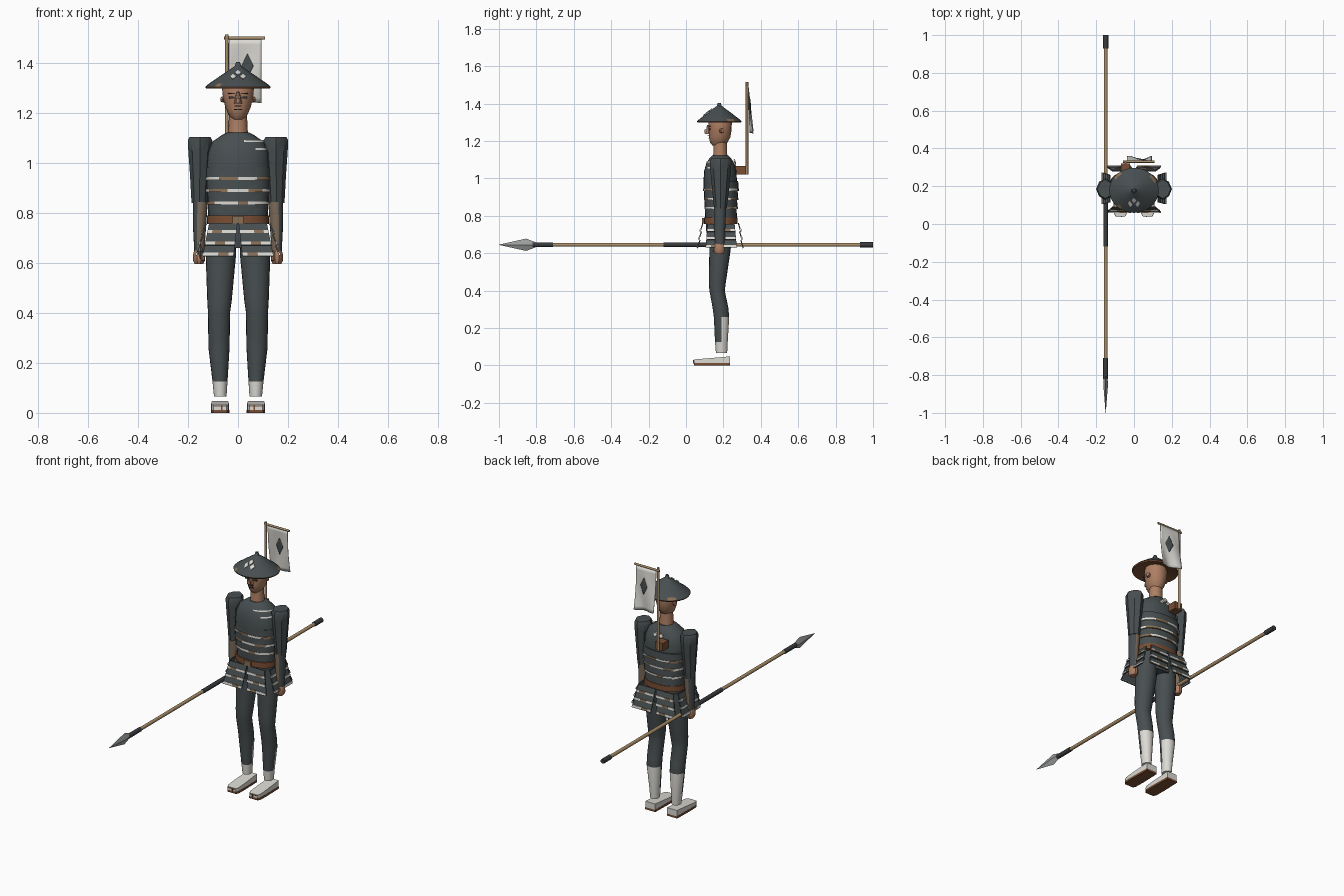
import bpy, bmesh, math
from mathutils import Vector

cube = bpy.data.objects.get("Cube")
if cube:
    bpy.data.objects.remove(cube, do_unlink=True)


def material(name, *rgb):
    m = bpy.data.materials.new(name)
    m.use_nodes = True
    m.diffuse_color = (*rgb, 1)
    m.node_tree.nodes["Principled BSDF"].inputs["Base Color"].default_value = (*rgb, 1)
    return m


SLATE = material("slate armour", .065, .078, .082)
WHITE = material("white cloth", .72, .70, .66)
WOOD = material("light wood", .40, .27, .14)
SKIN = material("skin", .42, .21, .125)
LEATHER = material("brown leather", .19, .075, .033)
TAUPE = material("taupe sleeve", .20, .145, .10)
STEEL = material("steel", .33, .34, .34)
DARK = material("dark iron", .04, .043, .047)
LACE = material("tan lacing", .25, .16, .09)
parts = []


def finish(name, bm, mats):
    bmesh.ops.recalc_face_normals(bm, faces=bm.faces[:])
    me = bpy.data.meshes.new(name)
    bm.to_mesh(me)
    bm.free()
    for m in mats:
        me.materials.append(m)
    ob = bpy.data.objects.new(name, me)
    bpy.context.collection.objects.link(ob)
    parts.append(ob)
    return ob


def loft(name, sections, *mats, n=16, p=2, rule=None, caps=True):
    """Stack of rounded sections (z, x, y, rx, ry); rule gives the material, None drops a face."""
    bm = bmesh.new()
    rings = []
    for z, cx, cy, rx, ry in sections:
        ring = []
        for i in range(n):
            a = math.tau * i / n
            c, s = math.cos(a), math.sin(a)
            ring.append(bm.verts.new((cx + rx * math.copysign(abs(c) ** (2 / p), c),
                                      cy + ry * math.copysign(abs(s) ** (2 / p), s), z)))
        rings.append(ring)
    for lo, hi in zip(rings, rings[1:]):
        for i in range(n):
            j = (i + 1) % n
            bm.faces.new((lo[i], lo[j], hi[j], hi[i]))
    if caps:
        bm.faces.new(rings[0])
        bm.faces.new(rings[-1])
    if rule:
        bmesh.ops.recalc_face_normals(bm, faces=bm.faces[:])
        drop = []
        for f in bm.faces:
            k = rule(f.calc_center_median(), f.normal)
            if k is None:
                drop.append(f)
            else:
                f.material_index = k
        bmesh.ops.delete(bm, geom=drop, context='FACES')
    return finish(name, bm, mats)


def rod(name, a, b, r1, mat, r2=None, n=12):
    a, b = Vector(a), Vector(b)
    bm = bmesh.new()
    bmesh.ops.create_cone(bm, cap_ends=True, segments=n, radius1=r1,
                          radius2=r1 if r2 is None else r2, depth=(b - a).length)
    bm.transform((b - a).to_track_quat('Z', 'Y').to_matrix().to_4x4())
    bmesh.ops.translate(bm, vec=(a + b) / 2, verts=bm.verts)
    return finish(name, bm, [mat])


def slab(bm, pts, lift, depth, index=0):
    """Thick quad: four points pushed out by lift, then extruded by depth."""
    lo = [bm.verts.new(Vector(q) + lift) for q in pts]
    hi = [bm.verts.new(Vector(q) + lift + depth) for q in pts]
    faces = [lo, hi] + [(lo[i], lo[i - 1], hi[i - 1], hi[i]) for i in range(4)]
    for f in faces:
        bm.faces.new(f).material_index = index


def plate(name, pts, depth, mat):
    bm = bmesh.new()
    slab(bm, pts, Vector((0, 0, 0)), Vector(depth))
    return finish(name, bm, [mat])


def box(name, c, size, mat):
    x, y, z = c
    w, d, h = (v / 2 for v in size)
    return plate(name, [(x + i * w, y - d, z + j * h) for i, j in ((-1, -1), (1, -1), (1, 1), (-1, 1))],
                 (0, 2 * d, 0), mat)


def sheet(name, fn, n, thick, mat):
    bm = bmesh.new()
    grid = [[bm.verts.new(fn(i / n, j / n)) for j in range(n + 1)] for i in range(n + 1)]
    for i in range(n):
        for j in range(n):
            bm.faces.new((grid[i][j], grid[i + 1][j], grid[i + 1][j + 1], grid[i][j + 1]))
    ob = finish(name, bm, [mat])
    mod = ob.modifiers.new("thickness", 'SOLIDIFY')
    mod.thickness, mod.offset = thick, 0


def skirt_panel(name, tl, tr, bl, br, out):
    """Three overlapping tiers, each with a laced lower edge."""
    tl, tr, bl, br, out = map(Vector, (tl, tr, bl, br, out))
    at = lambda u, v: tl.lerp(tr, u).lerp(bl.lerp(br, u), v)
    bm = bmesh.new()
    for k in range(3):
        a, b = k / 3, (k + 1) / 3
        kick = out * .006
        slab(bm, [at(0, a), at(1, a), at(1, b) + kick, at(0, b) + kick], Vector(), out * .006)
        for s in range(6):
            u, w = s / 6, (s + 1) / 6
            c, d = b - .11, b - .02
            slab(bm, [at(u, c), at(w, c), at(w, d), at(u, d)], out * .0055, out * .008,
                 1 if (s + k) % 5 < 3 else 2)
    finish(name, bm, [SLATE, WHITE, LACE])


CY = .183

# Head, neck and face
loft("neck", [(1.09, 0, CY, .043, .043), (1.13, 0, CY, .039, .037), (1.21, 0, CY, .035, .035)], SKIN)
loft("head", [(1.175, 0, .172, .022, .03), (1.19, 0, .175, .036, .046), (1.22, 0, .18, .05, .057),
              (1.26, 0, CY, .06, .061), (1.30, 0, CY, .064, .062), (1.34, 0, CY, .05, .05)], SKIN)
rod("nose", (0, .122, 1.238), (0, .118, 1.285), .017, SKIN, .006, 8)
box("nose_tip", (0, .113, 1.25), (.018, .026, .02), SKIN)
box("mouth", (0, .125, 1.214), (.032, .012, .004), DARK)
box("moustache", (0, .121, 1.228), (.03, .01, .003), DARK)
for s in (1, -1):
    box("eye", (s * .026, .126, 1.262), (.022, .012, .007), DARK)
    box("eyebrow", (s * .026, .127, 1.279), (.028, .014, .004), DARK)
    rod("ear", (s * .056, .19, 1.255), (s * .067, .195, 1.255), .014, SKIN, .01, 8)

# Conical hat with leather lining and white crest
loft("hat", [(1.318, 0, .178, .05, .05), (1.298, 0, .178, .128, .116), (1.305, 0, .178, .131, .119),
             (1.318, 0, .178, .116, .105), (1.355, 0, .178, .062, .057), (1.382, 0, .178, .022, .02),
             (1.388, 0, .178, .013, .013), (1.404, 0, .178, .008, .008)], SLATE, LEATHER, LACE, n=32,
     rule=lambda c, nr: 1 if nr.z < -.1 else
     (2 if c.z < 1.32 and (-.105 < c.x < -.07 or c.x > .08) and abs(c.y - .16) > .06 else 0))
for x, z in ((0, 1.361), (-.02, 1.345), (.02, 1.345)):
    pts = []
    for dx, dz in ((0, -.011), (.013, 0), (0, .011), (-.013, 0)):
        r = .057 + (1.355 - z - dz) * 1.3
        pts.append((x + dx, .177 - math.sqrt(r * r - (x + dx) ** 2), z + dz))
    plate("hat_crest", pts, (0, -.004, .003), WHITE)

# Torso: cloth shoulders, four armour tiers and their lacing
loft("chest", [(.78, 0, CY, .112, .08), (.98, 0, CY, .128, .09), (1.04, 0, CY, .123, .086),
               (1.085, 0, CY, .104, .073), (1.112, 0, CY, .064, .054), (1.122, 0, CY, .044, .044)],
     SLATE, n=24, p=2.2)
levels = [.985, .936, .887, .838, .785]
for k, (top, low) in enumerate(zip(levels, levels[1:])):
    rx, ry = .133 - .004 * k, .094 - .003 * k
    loft("armour_tier", [(low, 0, .188, rx - .002, ry), (top, 0, .188, rx - .001, ry - .003)],
         SLATE, n=24, p=2.4)
    if k < 3:
        loft("armour_lacing", [(z, 0, .188, rx + .001, ry + .002) for z in (low - .003, low + .009)],
             WHITE, LACE, n=24, p=2.4,
             rule=lambda c, nr: int(math.sin(4 * math.atan2(c.y - .188, c.x) + 2 * k) < -.2))
for z, rx, ry, x0 in ((1.085, .106, .075, .03), (1.053, .121, .085, .07)):
    loft("chest_lacing", [(z, 0, CY, rx, ry), (z + .007, 0, CY, rx - .003, ry - .002)], WHITE, n=32, p=2.2,
         caps=False, rule=lambda c, nr: 0 if c.y < CY and c.x > x0 else None)
for x, z in ((0, 1.088), (-.02, 1.073), (.02, 1.073)):
    plate("back_crest", [(x, .262, z - .012), (x + .014, .258, z), (x, .254, z + .012),
                         (x - .014, .258, z)], (0, .007, .003), WHITE)

# Belt, hips and skirt of hanging plates
loft("belt", [(.757, 0, .186, .125, .09), (.79, 0, .186, .124, .09)], LEATHER, n=24, p=2.4)
box("belt_knot", (0, .094, .773), (.044, .016, .03), LACE)
loft("hips", [(.66, 0, CY, .10, .06), (.72, 0, CY, .118, .075), (.77, 0, CY, .113, .078)], SLATE)
for s in (1, -1):
    for name, top, low, out in (("front_skirt", .093, .07, -1), ("back_skirt", .277, .297, 1)):
        skirt_panel(name, (s * .002, top, .76), (s * .115, top, .76),
                    (s * .018, low, .625), (s * .143, low, .625), (0, out, .15))
    skirt_panel("side_skirt", (s * .125, .115, .755), (s * .125, .26, .755),
                (s * .158, .105, .628), (s * .158, .272, .628), (s, 0, .2))

for s in (1, -1):
    # Arms with an outer guard on the forearm
    loft("sleeve", [(.84, s * .154, .184, .032, .034), (.95, s * .153, .185, .039, .046),
                    (1.05, s * .152, .185, .047, .056), (1.09, s * .152, .185, .049, .058),
                    (1.105, s * .152, .185, .042, .05)], SLATE, n=8, p=1.7)
    loft("forearm", [(.645, s * .155, .18, .02, .025), (.74, s * .154, .18, .026, .03),
                     (.845, s * .151, .182, .03, .033)], TAUPE, SLATE, n=16,
         rule=lambda c, nr: int(nr.x * s > .35))
    loft("hand", [(.595, s * .156, .178, .017, .02), (.61, s * .156, .178, .024, .03),
                  (.64, s * .156, .178, .023, .029), (.658, s * .155, .18, .016, .022)], SKIN, n=10)
    rod("thumb", (s * .137, .158, .645), (s * .14, .148, .61), .009, SKIN, .007, 8)

    # Legs, white gaiters showing at the calf and ankle
    loft("leg", [(.065, s * .071, .19, .025, .03), (.125, s * .072, .189, .03, .034),
                 (.258, s * .076, .19, .042, .041), (.31, s * .076, .184, .043, .042),
                 (.40, s * .076, .166, .044, .041), (.45, s * .074, .168, .049, .046),
                 (.62, s * .069, .182, .06, .057), (.74, s * .062, .184, .056, .06)], SLATE, WHITE, n=20,
         rule=lambda c, nr: int(c.z < .125 or (c.z < .258 and c.y > .187)))

    # Sandals with split-toe socks
    outline = [(-.034, .235), (.034, .235), (.037, .12), (.036, .06), (.028, .043),
               (-.028, .043), (-.036, .06), (-.037, .12)]
    for name, mat, grow, zs in (("sole", LEATHER, 1, (0, .012)), ("sock", WHITE, .95, (.012, None))):
        bm = bmesh.new()
        rings = [[bm.verts.new((s * .072 + x * grow, y, .028 + .085 * y if z is None else z))
                  for x, y in outline] for z in zs]
        for r in rings:
            bm.faces.new(r)
        for i in range(8):
            bm.faces.new((rings[0][i - 1], rings[0][i], rings[1][i], rings[1][i - 1]))
        finish(name, bm, [mat])
    box("toe_strap", (s * .066, .042, .02), (.006, .008, .018), LEATHER)
    box("toe_band", (s * .072, .042, .027), (.05, .006, .003), LEATHER)

# Back banner
box("banner_socket", (-.045, .293, 1.043), (.05, .055, .045), LEATHER)
rod("banner_pole", (-.045, .326, 1.02), (-.045, .326, 1.515), .007, WOOD)
rod("banner_crossbar", (-.057, .33, 1.5), (.108, .33, 1.5), .006, WOOD)


def cloth(x, z):
    t = (1.495 - z) / .255
    return (x, .333 + .018 * t + .01 * t * math.sin(45 * x + 3 * t), z)


sheet("banner", lambda u, v: cloth(-.037 + .131 * u, 1.24 + .255 * v + .012 * (1 - u) * (1 - v)),
      12, .003, WHITE)
sheet("banner_diamond", lambda u, v: cloth(.038 + .024 * (u - v), 1.388 + .05 * (u + v - 1)),
      6, .007, SLATE)

# Spear held level in the right hand
SX, SZ = -.15, .645
for name, a, b, r, mat in (("spear_shaft", -.75, .99, .010, WOOD), ("spear_grip", -.12, .12, .0125, DARK),
                           ("spear_butt", .93, 1, .014, DARK), ("spear_ferrule", -.82, -.71, .013, DARK)):
    rod(name, (SX, a, SZ), (SX, b, SZ), r, mat)
bm = bmesh.new()
rings = [[bm.verts.new((SX + dx * w, y, SZ + dz * h)) for dx, dz in ((1, 0), (0, 1), (-1, 0), (0, -1))]
         for y, w, h in ((-.80, .01, .012), (-.855, .012, .033), (-1, .0006, .0006))]
for a, b in zip(rings, rings[1:]):
    for i in range(4):
        bm.faces.new((a[i - 1], a[i], b[i], b[i - 1]))
bm.faces.new(rings[0])
bm.faces.new(rings[-1])
finish("spear_blade", bm, [STEEL])

bpy.ops.object.select_all(action='DESELECT')
for ob in parts:
    ob.select_set(True)
bpy.context.view_layer.objects.active = parts[0]
bpy.ops.object.shade_smooth_by_angle(angle=math.radians(35))
